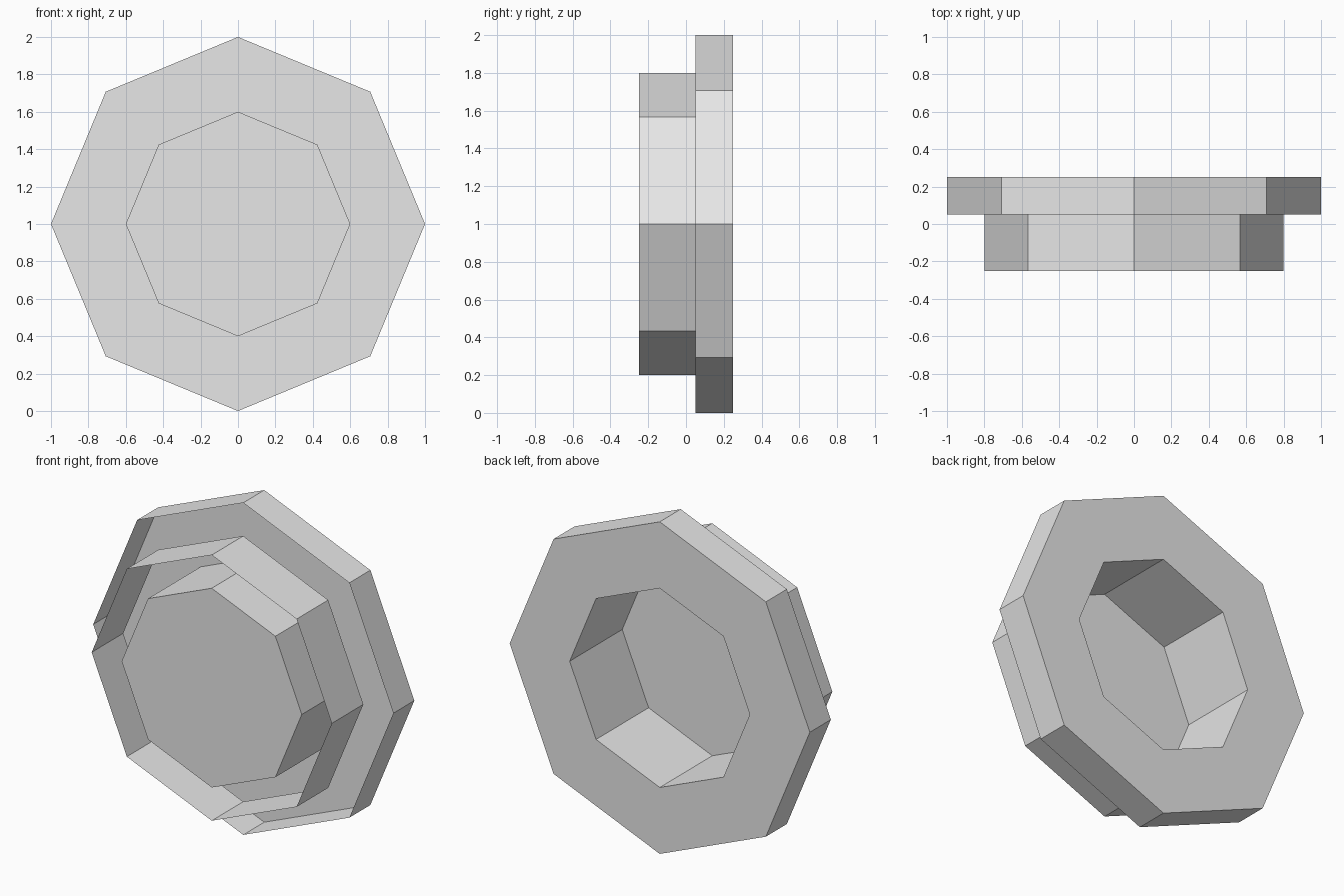
import bpy
import bmesh
from math import cos, sin, tau

cube = bpy.data.objects.get("Cube")
if cube:
    bpy.data.objects.remove(cube, do_unlink=True)

SIDES = 8
CENTRE_Z = 1.0

# One plain grey for every part
grey = bpy.data.materials.new("light_grey")
grey.use_nodes = True
grey.diffuse_color = (0.8, 0.8, 0.8, 1)
grey.node_tree.nodes["Principled BSDF"].inputs["Base Color"].default_value = (0.8, 0.8, 0.8, 1)


def octagon_shell(name, profile, cap_end=False):
    """Sweep (radius, y) points round the y axis as an open flat-sided shell."""
    bm = bmesh.new()
    rings = []
    for radius, y in profile:
        angles = [tau * i / SIDES for i in range(SIDES)]
        rings.append([bm.verts.new((radius * cos(a), y, CENTRE_Z + radius * sin(a)))
                      for a in angles])
    for near, far in zip(rings, rings[1:]):
        for i in range(SIDES):
            j = (i + 1) % SIDES
            bm.faces.new((near[i], far[i], far[j], near[j]))
    if cap_end:
        bm.faces.new(rings[-1])
    # Wall order gives outward normals on the rim; keep the cap consistent
    bmesh.ops.recalc_face_normals(bm, faces=bm.faces)
    mesh = bpy.data.meshes.new(name)
    bm.to_mesh(mesh)
    bm.free()
    mesh.materials.append(grey)
    obj = bpy.data.objects.new(name, mesh)
    bpy.context.collection.objects.link(obj)
    return obj


# Rim open at the front, back plate, and recess with its closed front disc
octagon_shell("rim_and_recess",
              [(1.0, 0.05), (1.0, 0.25), (0.6, 0.25), (0.6, -0.25)], cap_end=True)

# Open collar band around the recess
octagon_shell("front_collar", [(0.8, -0.25), (0.8, 0.05)])
